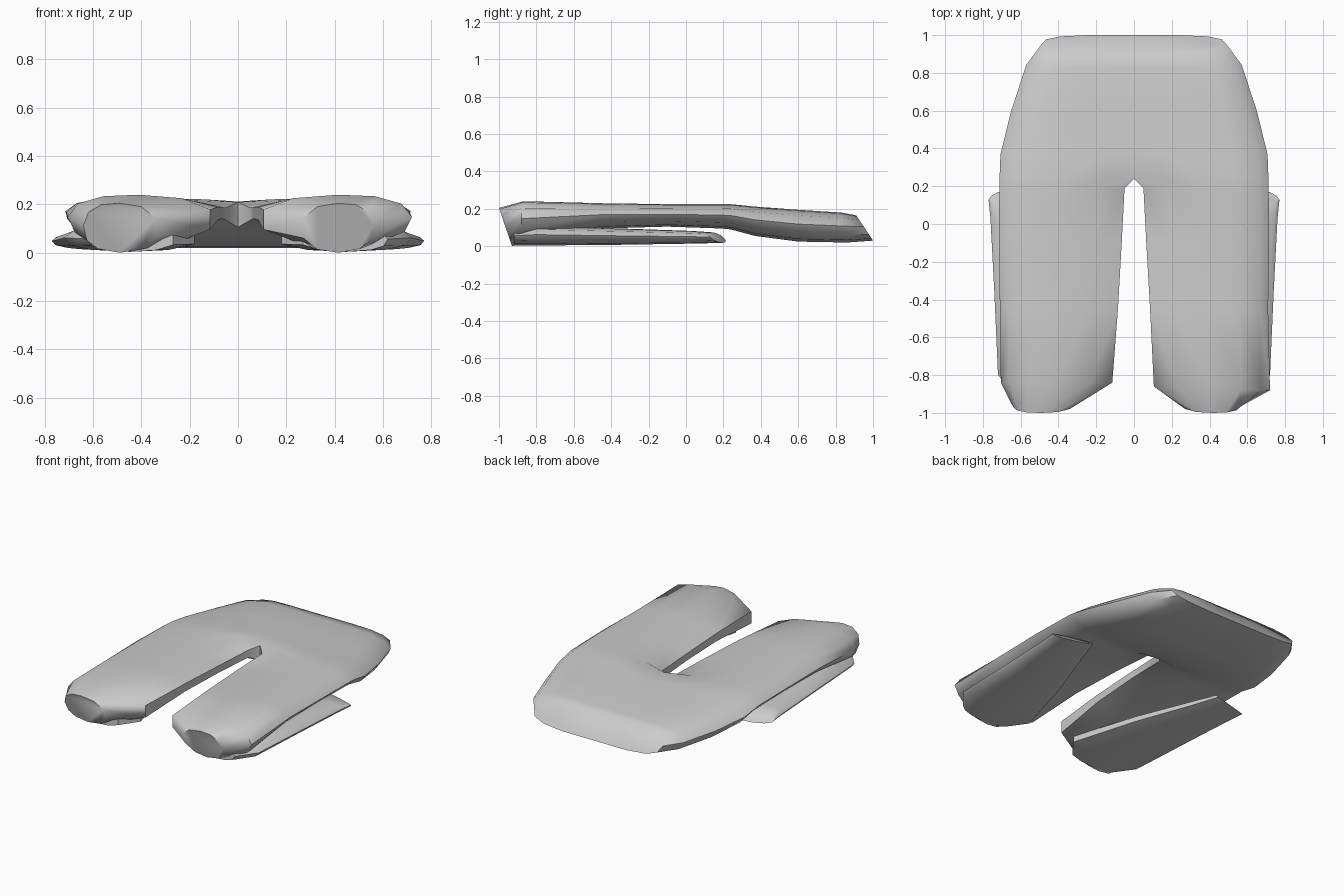
import bpy, bmesh, math

cube = bpy.data.objects.get("Cube")
if cube:
    bpy.data.objects.remove(cube, do_unlink=True)

grey = bpy.data.materials.new("light_grey_cloth")
grey.use_nodes = True
COLOR = (0.6, 0.6, 0.6, 1)
grey.diffuse_color = COLOR
grey.node_tree.nodes["Principled BSDF"].inputs["Base Color"].default_value = COLOR


def ring(bm, side, y, xi, xo, zb, zt, r, shear_v=0.0, shear_u=0.0):
    """Cross-section from inner to outer edge; r rounds the inner side."""
    shape = [(0, 1 - .3 * r), (.2, 1 - .07 * r), (.5, 1), (.75, .97), (.93, .82), (1, .55),
             (.95, .25), (.8, .08), (.5, 0), (.2, .07 * r), (0, .3 * r)]
    return [bm.verts.new((side * (xi + u * (xo - xi)), y + shear_v * v + shear_u * u,
                          zb + v * (zt - zb))) for u, v in shape]


def loft(bm, side, sections):
    rings = [ring(bm, side, *s) for s in sections]
    n = len(rings[0])
    for a, b, sa, sb in zip(rings, rings[1:], sections, sections[1:]):
        for i in range(n):
            j = (i + 1) % n
            # the middle seam of the hips stays open so both halves join
            if i == n - 1 and sa[1] == 0 and sb[1] == 0:
                continue
            bm.faces.new((a[i], a[j], b[j], b[i]))
    bm.faces.new(rings[0])
    bm.faces.new(rings[-1][::-1])


def finish(bm, name, angle):
    bmesh.ops.remove_doubles(bm, verts=bm.verts, dist=0.0005)
    bmesh.ops.recalc_face_normals(bm, faces=bm.faces)
    mesh = bpy.data.meshes.new(name)
    bm.to_mesh(mesh)
    bm.free()
    mesh.materials.append(grey)
    obj = bpy.data.objects.new(name, mesh)
    bpy.context.collection.objects.link(obj)
    bpy.ops.object.select_all(action="DESELECT")
    obj.select_set(True)
    bpy.context.view_layer.objects.active = obj
    bpy.ops.object.shade_smooth_by_angle(angle=math.radians(angle))


# Hips and thighs, from waist to crotch to knee
hips = [
    (1.0, 0, .49, .03, .165, 0, -.09),
    (.86, 0, .57, .02, .18, 0, -.03),
    (.6, 0, .65, .025, .195, 0),
    (.37, 0, .707, .055, .212, 0),
    (.24, 0, .712, .09, .225, .4),
]
thigh = [
    (.19, .05, .713, .095, .225, 1),
    (-.1, .065, .715, .105, .225, 1),
    (-.45, .085, .71, .095, .23, 1),
]
# The two knees are slightly different
knees = {
    1: [(-.86, .105, .72, .035, .24, 1, 0, -.02), (-.93, .27, .56, .0, .205, 1, -.07)],
    -1: [(-.84, .115, .705, .035, .24, 1), (-.93, .34, .64, .0, .205, 1, -.07)],
}
bm = bmesh.new()
for side in (1, -1):
    loft(bm, side, hips + thigh + knees[side])
finish(bm, "hips_and_thighs", 50)

# Lower legs folded back beneath the thighs, narrowing to the hem
shin = [
    (-.92, .27, .62, .004, .1, 1),
    (-.8, .18, .72, .004, .11, 1),
    (-.35, .31, .74, .008, .095, 1),
    (.03, .45, .76, .014, .082, 1),
    (.23, .51, .77, .018, .075, 1, -.06, -.07),
]
for side, name in ((1, "left_lower_leg"), (-1, "right_lower_leg")):
    bm = bmesh.new()
    loft(bm, side, shin)
    finish(bm, name, 45)
